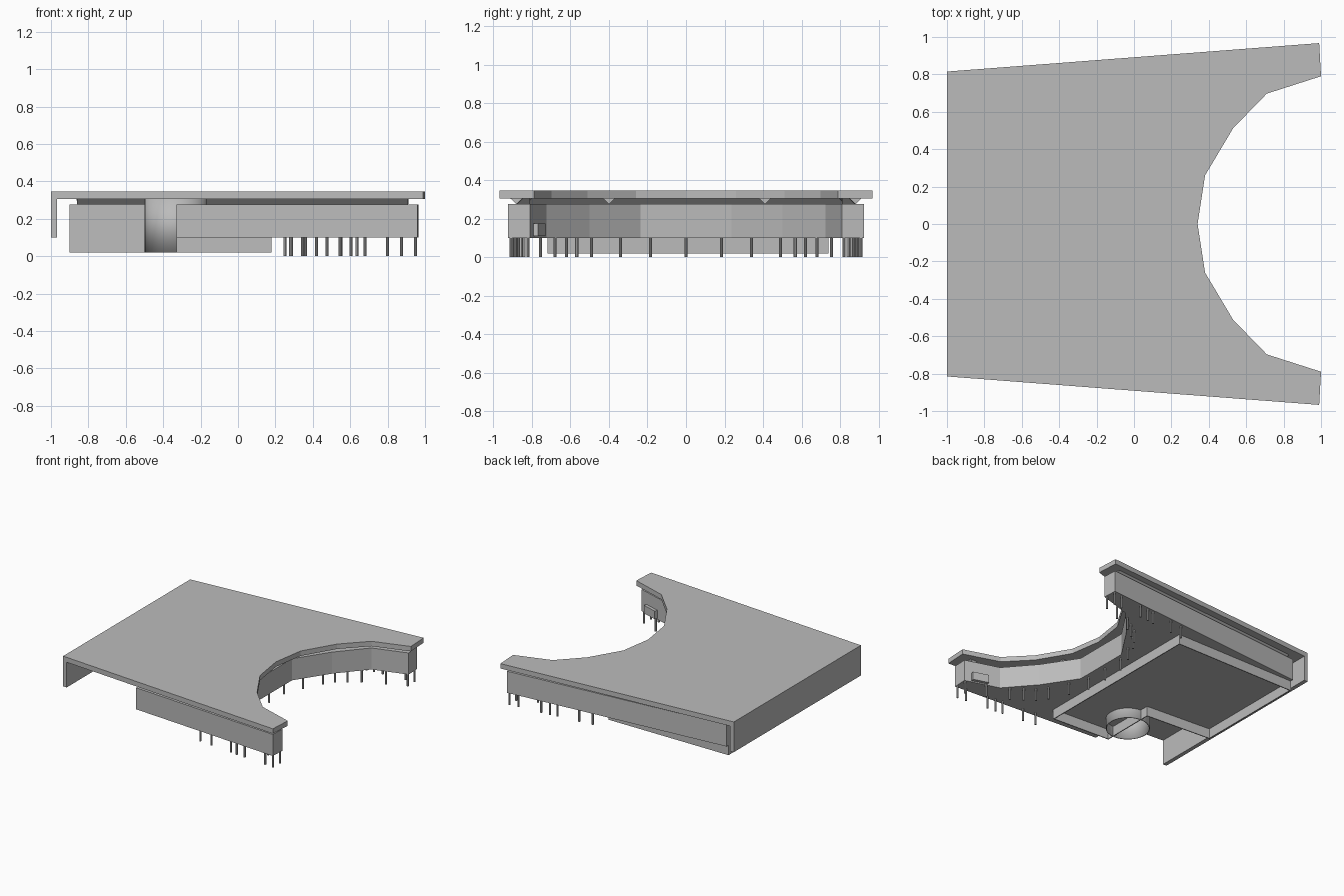
import bpy, bmesh, math
from mathutils import Vector

if "Cube" in bpy.data.objects:
    bpy.data.objects.remove(bpy.data.objects["Cube"])

grey = bpy.data.materials.new("concrete grey")
grey.diffuse_color = (0.5, 0.5, 0.5, 1)
grey.use_nodes = True
grey.node_tree.nodes["Principled BSDF"].inputs["Base Color"].default_value = grey.diffuse_color


def finish(name, bm, fix=True):
    if fix:
        bmesh.ops.recalc_face_normals(bm, faces=bm.faces[:])
    me = bpy.data.meshes.new(name)
    bm.to_mesh(me)
    bm.free()
    me.materials.append(grey)
    ob = bpy.data.objects.new(name, me)
    bpy.context.collection.objects.link(ob)
    return ob


def slab(name, outline, z0, z1):
    """Extrude a plan outline from z0 to z1."""
    bm = bmesh.new()
    f = bm.faces.new([bm.verts.new((x, y, z0)) for x, y in outline])
    r = bmesh.ops.extrude_face_region(bm, geom=[f])
    vs = [g for g in r["geom"] if isinstance(g, bmesh.types.BMVert)]
    bmesh.ops.translate(bm, verts=vs, vec=(0, 0, z1 - z0))
    return finish(name, bm)


def wall_ring(name, outline, z0, z1, thick):
    """Open ring of thin walls following a counter-clockwise outline."""
    bm = bmesh.new()
    lo = [bm.verts.new((x, y, z0)) for x, y in outline]
    hi = [bm.verts.new((x, y, z1)) for x, y in outline]
    n = len(lo)
    for i in range(n):
        j = (i + 1) % n
        bm.faces.new((lo[i], lo[j], hi[j], hi[i]))
    ob = finish(name, bm, fix=False)
    m = ob.modifiers.new("thickness", "SOLIDIFY")
    m.thickness = thick
    m.offset = -1
    return ob


def beam(name, a, b, z0=0.275, z1=0.306, w=0.033):
    """Beam with a V section between two plan points."""
    a, b = Vector(a), Vector(b)
    d = (b - a).normalized()
    s = Vector((-d.y, d.x)) * w
    bm = bmesh.new()
    ends = []
    for p in (a, b):
        ends.append([bm.verts.new((*(p + s), z1)), bm.verts.new((*p, z0)),
                     bm.verts.new((*(p - s), z1))])
    for i in range(3):
        j = (i + 1) % 3
        bm.faces.new((ends[0][i], ends[0][j], ends[1][j], ends[1][i]))
    bm.faces.new(ends[0])
    bm.faces.new(ends[1])
    return finish(name, bm)


def mirrored(half):
    """Half outline given for -y, completed on +y."""
    return half + [(x, -y) for x, y in reversed(half) if y != 0]


# Roof slab with the curved bite, and the end wall that carries it
roof = mirrored([(-1, -0.815), (0.99, -0.967), (1, -0.79), (0.71, -0.697),
                 (0.53, -0.512), (0.38, -0.26), (0.34, 0)])
slab("roof", roof, 0.305, 0.345)
slab("end_wall", [(-1, -0.815), (-0.967, -0.817), (-0.967, 0.817), (-1, 0.815)],
     0.10, 0.306)

# Upper storey
curve = [(0.965, -0.81), (0.69, -0.725), (0.495, -0.5), (0.32, -0.235)]
upper = [(-0.33, -0.835), (0.96, -0.925)] + mirrored(curve) + [
    (0.96, 0.925), (-0.9, 0.765), (-0.9, -0.2), (-0.33, -0.24)]
slab("upper_storey", upper, 0.10, 0.275)

# Lower storey walls, open underneath
lower = [(-0.9, -0.2), (-0.33, -0.24), (-0.33, -0.69), (0.18, -0.72),
         (0.18, 0.74), (-0.9, 0.74)]
wall_ring("lower_storey_walls", lower, 0.02, 0.101, 0.01)

# Round entrance tower
tower = [(-0.335 + 0.165 * math.cos(t), -0.47 + 0.165 * math.sin(t))
         for t in (2 * math.pi * i / 32 for i in range(32))]
ob = wall_ring("round_tower", tower, 0.02, 0.306, 0.008)
for p in ob.data.polygons:
    p.use_smooth = True

# V-shaped beams between storey and roof
beam("front_beam", (-0.17, -0.80), (0.91, -0.88))
beam("back_beam", (-0.86, 0.73), (0.91, 0.88))
for y in (-0.4, 0.41):
    beam("long_beam", (-0.86, y), (0.38, y))
beam("left_cross_beam", (-0.82, -0.2), (-0.82, 0.72))
beam("right_cross_beam", (0.25, -0.83), (0.25, 0.82))
for s in (-1, 1):
    beam("tip_beam", (0.875, s * 0.81), (0.875, s * 0.88))

# Small box on the curved wall near the front tip
a, b = Vector(curve[0]), Vector(curve[1])
d = (a - b).normalized()
n = Vector((-d.y, d.x)) * 0.025
p, q = b + d * 0.10, b + d * 0.23
slab("wall_box", [p - n, q - n, q + n, p + n], 0.11, 0.175)

# Slim columns under the curved wall and along both sides
columns = [(0.28, 0)]
for s in (-1, 1):
    columns += [(x, s * y) for x, y in (
        (0.285, 0.185), (0.345, 0.34), (0.42, 0.49), (0.475, 0.567),
        (0.55, 0.62), (0.635, 0.68), (0.80, 0.755), (0.95, 0.82),
        (0.25, 0.84), (0.36, 0.855), (0.545, 0.87), (0.605, 0.88),
        (0.68, 0.885), (0.875, 0.90), (0.95, 0.908))]
for cx, cy in columns:
    slab("column", [(cx + 0.008 * math.cos(k * math.pi / 4),
                     cy + 0.008 * math.sin(k * math.pi / 4)) for k in range(8)],
         0, 0.101)
